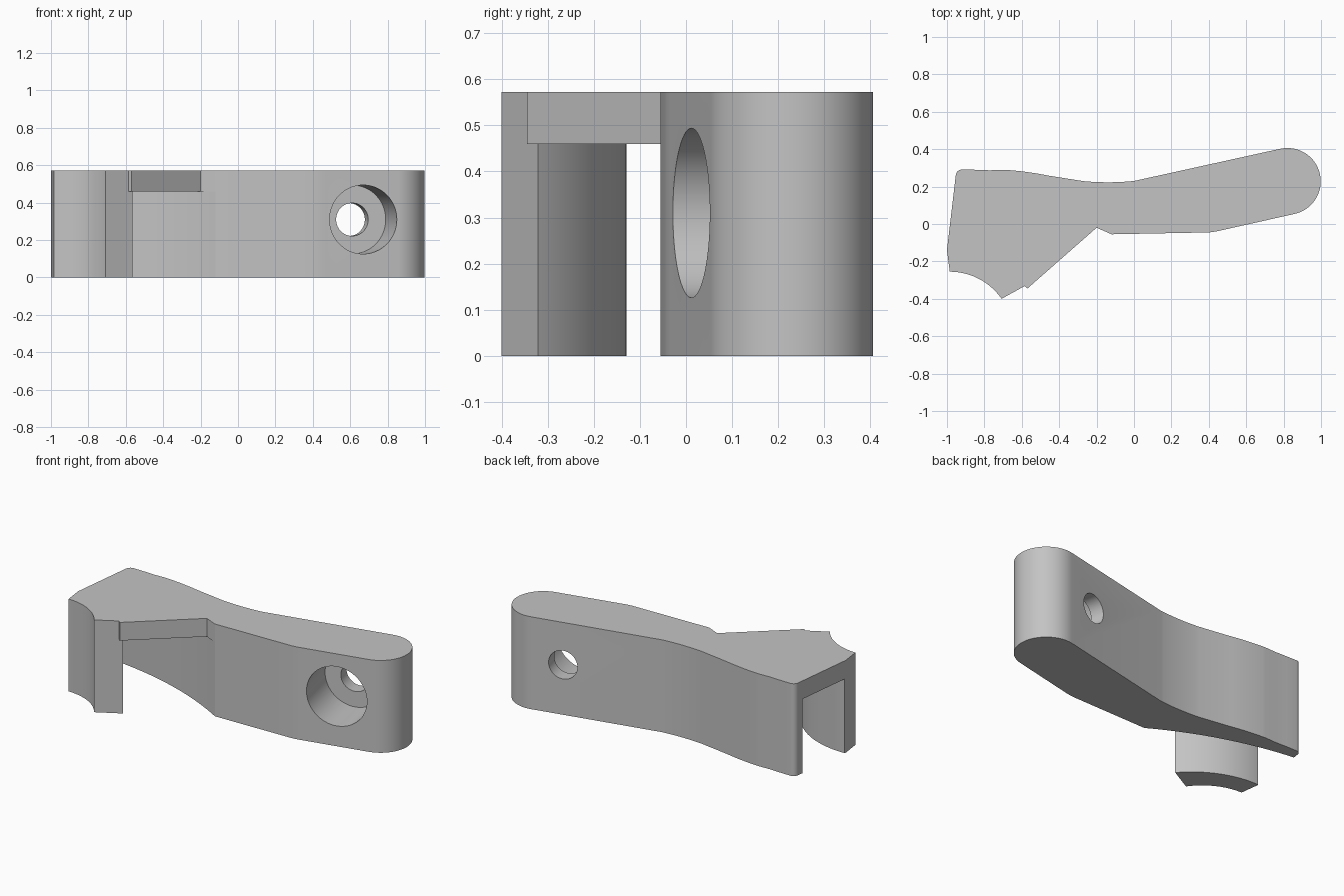
import bpy, bmesh, math
from mathutils import Vector

HEIGHT = 0.573
POCKET_TOP = 0.46

cube = bpy.data.objects.get("Cube")
if cube:
    bpy.data.objects.remove(cube, do_unlink=True)

grey = bpy.data.materials.new("plain grey")
grey.use_nodes = True
colour = (0.55, 0.55, 0.55, 1)
grey.diffuse_color = colour
grey.node_tree.nodes["Principled BSDF"].inputs["Base Color"].default_value = colour


def arc(a, m, b, steps=12):
    """Points of the circular arc from a through m to b."""
    a, m, b = complex(*a), complex(*m), complex(*b)
    w = (b - a) / (m - a)
    c = (m - a) * (w - abs(w) ** 2) / (2j * w.imag) + a
    c = a + (m - a) * (abs(w) ** 2 - w) / (w.conjugate() - w)
    pts = []
    for p, q in ((a, m), (m, b)):
        start = math.atan2((p - c).imag, (p - c).real)
        turn = math.atan2(((q - c) / (p - c)).imag, ((q - c) / (p - c)).real)
        for i in range(steps):
            t = start + turn * i / steps
            pts.append((c.real + abs(p - c) * math.cos(t),
                        c.imag + abs(p - c) * math.sin(t)))
    return pts + [(b.real, b.imag)]


def add_object(name, bm):
    bmesh.ops.recalc_face_normals(bm, faces=bm.faces)
    mesh = bpy.data.meshes.new(name)
    bm.to_mesh(mesh)
    bm.free()
    mesh.materials.append(grey)
    obj = bpy.data.objects.new(name, mesh)
    bpy.context.collection.objects.link(obj)
    return obj


def prism(name, outline, z0, z1):
    bm = bmesh.new()
    face = bm.faces.new([bm.verts.new((x, y, z0)) for x, y in outline])
    top = bmesh.ops.extrude_face_region(bm, geom=[face])["geom"]
    verts = [v for v in top if isinstance(v, bmesh.types.BMVert)]
    bmesh.ops.translate(bm, verts=verts, vec=(0, 0, z1 - z0))
    return add_object(name, bm)


def drill(name, mouth, direction, radius, start, end):
    bm = bmesh.new()
    bmesh.ops.create_cone(bm, cap_ends=True, segments=64, radius1=radius,
                          radius2=radius, depth=end - start)
    obj = add_object(name, bm)
    obj.rotation_euler = direction.to_track_quat('Z', 'Y').to_euler()
    obj.location = mouth + direction * (start + end) / 2
    return obj


def cut(body, cutter):
    cutter.hide_render = True
    bpy.context.view_layer.update()
    mod = body.modifiers.new("cut", 'BOOLEAN')
    mod.operation = 'DIFFERENCE'
    mod.solver = 'EXACT'
    mod.object = cutter
    bpy.context.view_layer.objects.active = body
    bpy.ops.object.modifier_apply(modifier=mod.name)
    bpy.data.objects.remove(cutter, do_unlink=True)


# Lever outline: wavy back, round grip end, straight front, hooked jaw
outline = (
    arc((-0.953, 0.26), (-0.943, 0.282), (-0.92, 0.291), 4)
    + [(-0.85, 0.29), (-0.77, 0.287)]
    + arc((-0.7, 0.29), (-0.58, 0.279), (-0.46, 0.259), 6)
    + arc((-0.27, 0.229), (-0.13, 0.223), (0.0, 0.23), 6)
    + arc((0.781, 0.402), (0.994, 0.267), (0.859, 0.054), 20)
    + arc((0.47, -0.033), (0.436, -0.04), (0.4, -0.045), 4)
    + [(-0.12, -0.055), (-0.2, -0.02), (-0.57, -0.345), (-0.585, -0.332)]
    + arc((-0.708, -0.4), (-0.81, -0.304), (-0.985, -0.255))
    + [(-1.0, -0.14)]
)
lever = prism("lever_body", outline, 0, HEIGHT)

# Pocket under the top plate, between the tapering arm and the jaw block
pocket = (
    [(-0.04, -0.13)]
    + arc((-0.12, -0.055), (-0.5, 0.12), (-0.96, 0.225))
    + [(-1.2, 0.27), (-1.2, -0.12)]
    + arc((-1.0, -0.13), (-0.755, -0.178), (-0.565, -0.321))
    + [(-0.585, -0.332), (-0.5, -0.6)]
)
cut(lever, prism("pocket_cutter", pocket, -0.2, POCKET_TOP))

# Counterbored bolt hole, square to the grip
mouth = Vector((0.67, 0.01, 0.31))
axis = Vector((-0.217, 0.976, 0)).normalized()
cut(lever, drill("counterbore_cutter", mouth, axis, 0.184, -0.2, 0.275))
cut(lever, drill("bolt_hole_cutter", mouth, axis, 0.088, 0.1, 0.6))

bpy.ops.object.select_all(action='DESELECT')
lever.select_set(True)
bpy.context.view_layer.objects.active = lever
bpy.ops.object.shade_smooth_by_angle(angle=math.radians(20))
